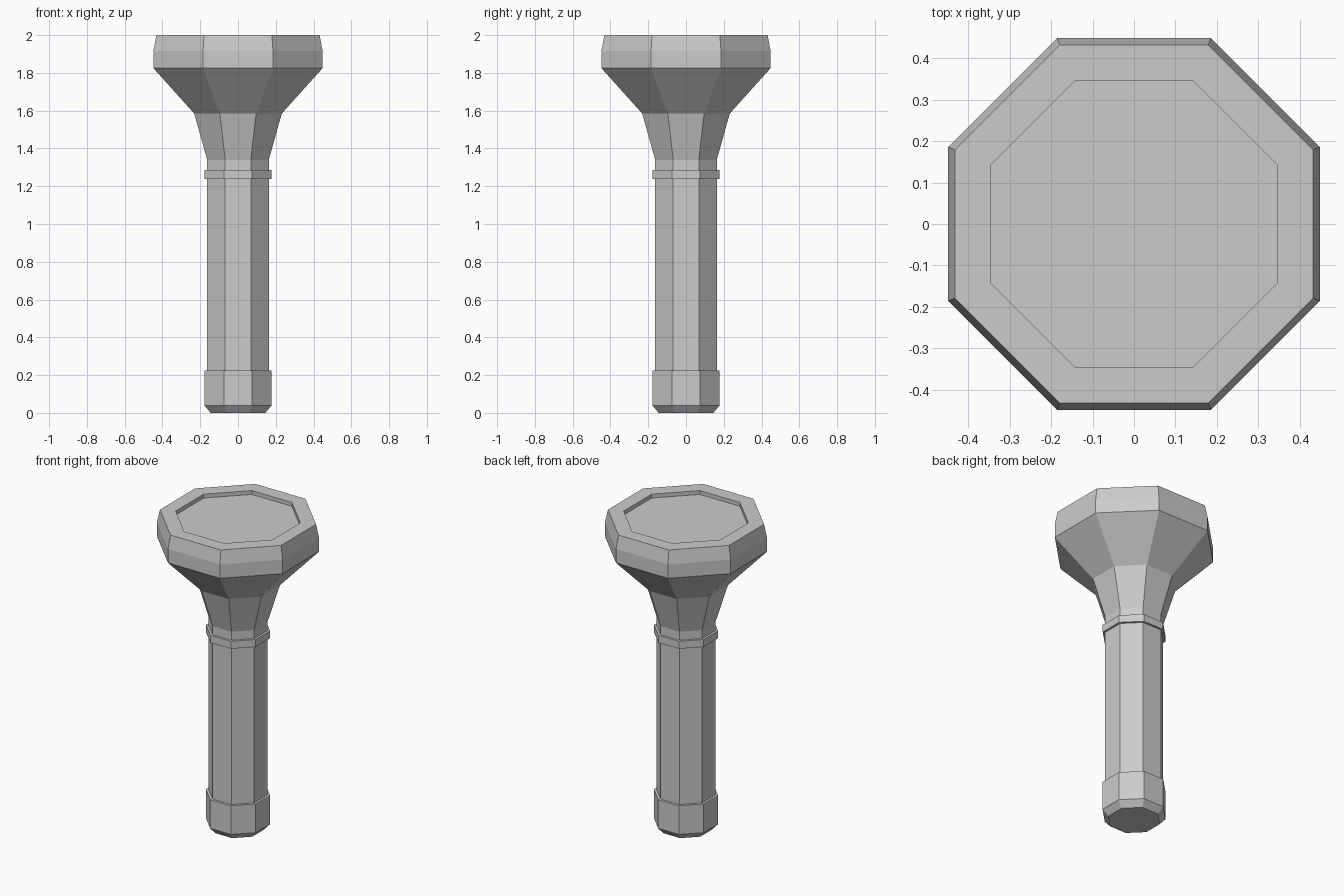
import bpy
import bmesh
import math

cube = bpy.data.objects.get("Cube")
if cube:
    bpy.data.objects.remove(cube)

SIDES = 8


def material(name, color):
    mat = bpy.data.materials.new(name)
    mat.use_nodes = True
    mat.diffuse_color = color
    mat.node_tree.nodes["Principled BSDF"].inputs["Base Color"].default_value = color
    return mat


grey = material("plain grey", (0.6, 0.6, 0.6, 1))


def octagonal_part(name, profile):
    """Stack octagonal rings given as (distance to flat side, height)."""
    bm = bmesh.new()
    rings = []
    for apothem, z in profile:
        radius = apothem / math.cos(math.pi / SIDES)
        angles = [(i + 0.5) * math.tau / SIDES for i in range(SIDES)]
        rings.append([bm.verts.new((radius * math.cos(a), radius * math.sin(a), z))
                      for a in angles])
    for low, high in zip(rings, rings[1:]):
        for i in range(SIDES):
            j = (i + 1) % SIDES
            bm.faces.new((low[i], low[j], high[j], high[i]))
    bm.faces.new(rings[0][::-1])
    bm.faces.new(rings[-1])
    mesh = bpy.data.meshes.new(name)
    bm.to_mesh(mesh)
    bm.free()
    mesh.materials.append(grey)
    obj = bpy.data.objects.new(name, mesh)
    bpy.context.collection.objects.link(obj)
    return obj


# Chamfered cap at the bottom of the handle
octagonal_part("end_cap", [(0.145, 0), (0.178, 0.04), (0.178, 0.225)])

# Long grip, running slightly into the cap and the head
octagonal_part("handle", [(0.163, 0.2), (0.163, 1.34)])

# Thin band around the neck
octagonal_part("collar", [(0.177, 1.237), (0.177, 1.285)])

# Flared head with a bevelled rim and a shallow lens recess
octagonal_part("head", [(0.163, 1.34), (0.232, 1.585), (0.448, 1.825),
                        (0.448, 1.915), (0.432, 2.0), (0.345, 2.0),
                        (0.345, 1.975)])
